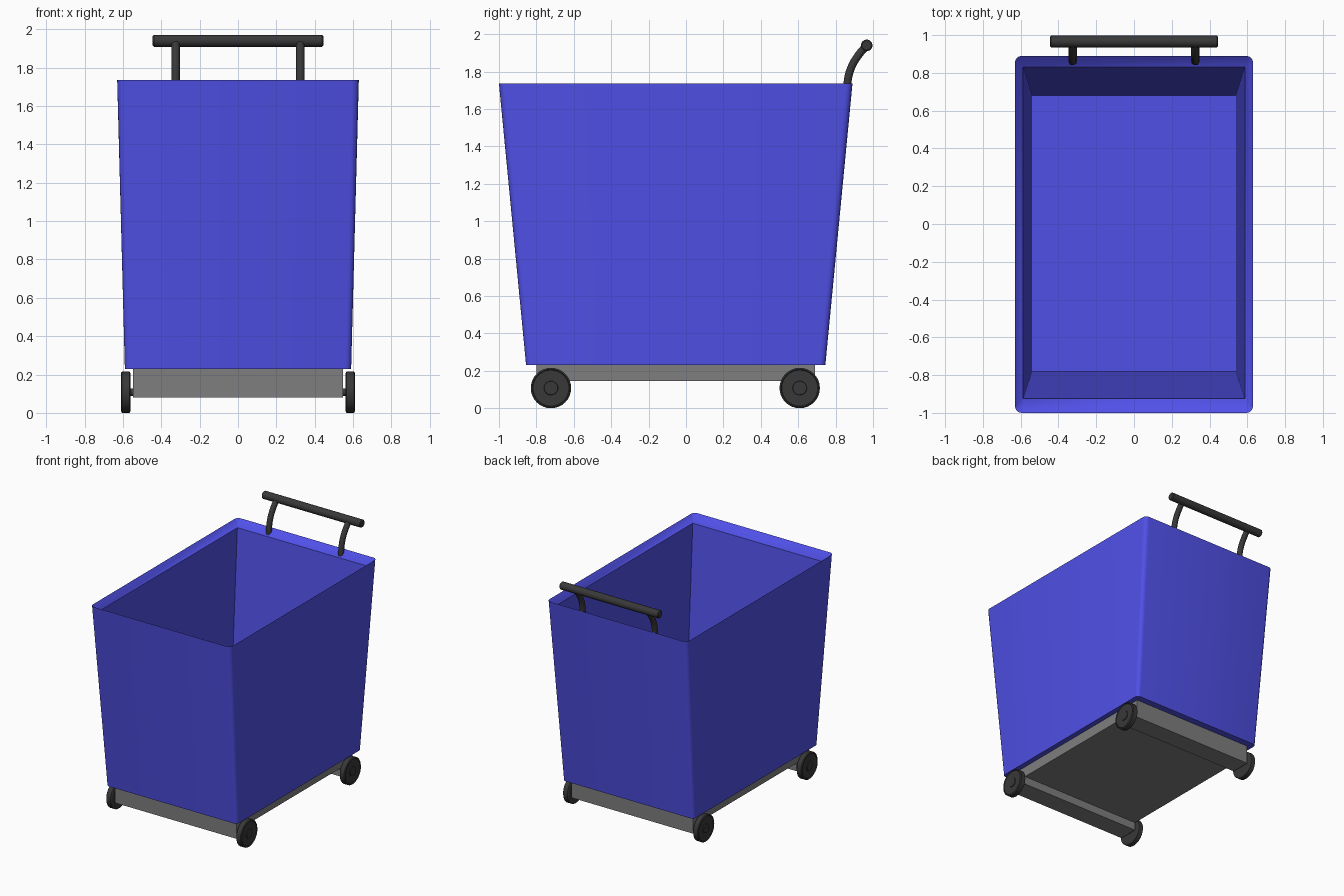
import bpy, bmesh, math
from mathutils import Matrix, Vector

cube = bpy.data.objects.get("Cube")
if cube:
    bpy.data.objects.remove(cube, do_unlink=True)


def material(name, r, g, b):
    m = bpy.data.materials.new(name)
    m.use_nodes = True
    m.diffuse_color = (r, g, b, 1)
    bsdf = m.node_tree.nodes["Principled BSDF"]
    bsdf.inputs["Base Color"].default_value = (r, g, b, 1)
    return m


BLUE = material("blue_plastic", 0.08, 0.08, 0.8)
GREY = material("grey_chassis", 0.21, 0.21, 0.21)
BLACK = material("black_rubber", 0.04, 0.04, 0.04)


def finish(name, bm, mat, angle=None):
    bmesh.ops.recalc_face_normals(bm, faces=bm.faces)
    mesh = bpy.data.meshes.new(name)
    bm.to_mesh(mesh)
    bm.free()
    mesh.materials.append(mat)
    ob = bpy.data.objects.new(name, mesh)
    bpy.context.collection.objects.link(ob)
    if angle:
        bpy.ops.object.select_all(action='DESELECT')
        ob.select_set(True)
        bpy.context.view_layer.objects.active = ob
        bpy.ops.object.shade_smooth_by_angle(angle=math.radians(angle))
    return ob


def bridge(bm, a, b):
    n = len(a)
    for i in range(n):
        bm.faces.new((a[i], a[(i + 1) % n], b[(i + 1) % n], b[i]))


def rounded_ring(bm, hx, y0, y1, z, r, seg=4):
    """Rounded rectangle loop; radius zero gives square corners."""
    verts = []
    corners = ((hx - r, y1 - r), (r - hx, y1 - r), (r - hx, y0 + r), (hx - r, y0 + r))
    for k, (cx, cy) in enumerate(corners):
        for i in range(seg + 1):
            a = math.pi / 2 * (k + i / seg)
            verts.append(bm.verts.new((cx + r * math.cos(a), cy + r * math.sin(a), z)))
    return verts


def box(name, x, y, z, mat):
    bm = bmesh.new()
    bmesh.ops.create_cube(bm, size=1)
    for v in bm.verts:
        v.co = [lo + (c + 0.5) * (hi - lo) for c, (lo, hi) in zip(v.co, (x, y, z))]
    return finish(name, bm, mat)


def lathe_x(name, profile, centre, mat, side=1, seg=32):
    """Closed turned part about the x axis from (x, radius) pairs."""
    bm = bmesh.new()
    rings = []
    for x, r in profile:
        rings.append([bm.verts.new((side * x, centre[0] + r * math.cos(2 * math.pi * i / seg),
                                    centre[1] + r * math.sin(2 * math.pi * i / seg)))
                      for i in range(seg)])
    for a, b in zip(rings, rings[1:]):
        bridge(bm, a, b)
    bm.faces.new(rings[0])
    bm.faces.new(rings[-1])
    return finish(name, bm, mat, 30)


# Tapered open tub with an inward sloping rim
bm = bmesh.new()
loops = [rounded_ring(bm, 0.59, -0.855, 0.745, 0.23, 0.03),
         rounded_ring(bm, 0.63, -1.0, 0.89, 1.735, 0.035),
         rounded_ring(bm, 0.587, -0.925, 0.83, 1.685, 0),
         rounded_ring(bm, 0.54, -0.78, 0.68, 0.28, 0)]
for lower, upper in zip(loops, loops[1:]):
    bridge(bm, lower, upper)
bm.faces.new(loops[0])
bm.faces.new(loops[-1])
bmesh.ops.remove_doubles(bm, verts=bm.verts, dist=0.0005)
finish("tub", bm, BLUE, 30)

# Chassis plate with a cross beam at each end
box("chassis_plate", (-0.547, 0.547), (-0.80, 0.69), (0.145, 0.23), GREY)
for label, y0, y1 in (("front", -0.80, -0.64), ("back", 0.53, 0.69)):
    box(label + "_cross_beam", (-0.547, 0.547), (y0, y1), (0.08, 0.146), GREY)

# Wheels with raised hubs, and stub axles
wheel = [(0.56, 0.098), (0.566, 0.108), (0.604, 0.108), (0.61, 0.1),
         (0.604, 0.096), (0.604, 0.038), (0.61, 0.036)]
for label, y in (("front", -0.722), ("back", 0.608)):
    for name, side in (("left", 1), ("right", -1)):
        lathe_x(f"{label}_{name}_wheel", wheel, (y, 0.108), BLACK, side)
        lathe_x(f"{label}_{name}_axle", [(0.53, 0.02), (0.57, 0.02)],
                (y, 0.108), BLACK, side, 16)

# Push bar
lathe_x("handle_bar", [(-0.445, 0.025), (-0.439, 0.031), (0.439, 0.031), (0.445, 0.025)],
        (0.966, 1.94), BLACK, 1, 24)

# Curved handle arms
path = [Vector(p) for p in ((0, 0.861, 1.68), (0, 0.866, 1.76), (0, 0.885, 1.825),
                            (0, 0.92, 1.885), (0, 0.966, 1.94))]
for name, x in (("left", 0.325), ("right", -0.325)):
    curve = bpy.data.curves.new(name + "_arm_path", 'CURVE')
    curve.dimensions = '3D'
    curve.bevel_depth = 0.022
    curve.bevel_resolution = 3
    curve.resolution_u = 4
    curve.use_fill_caps = True
    spline = curve.splines.new('BEZIER')
    spline.bezier_points.add(len(path) - 1)
    for bp, co in zip(spline.bezier_points, path):
        bp.co = co + Vector((x, 0, 0))
        bp.handle_left_type = bp.handle_right_type = 'AUTO'
    curve.materials.append(BLACK)
    bpy.context.collection.objects.link(bpy.data.objects.new(name + "_handle_arm", curve))
